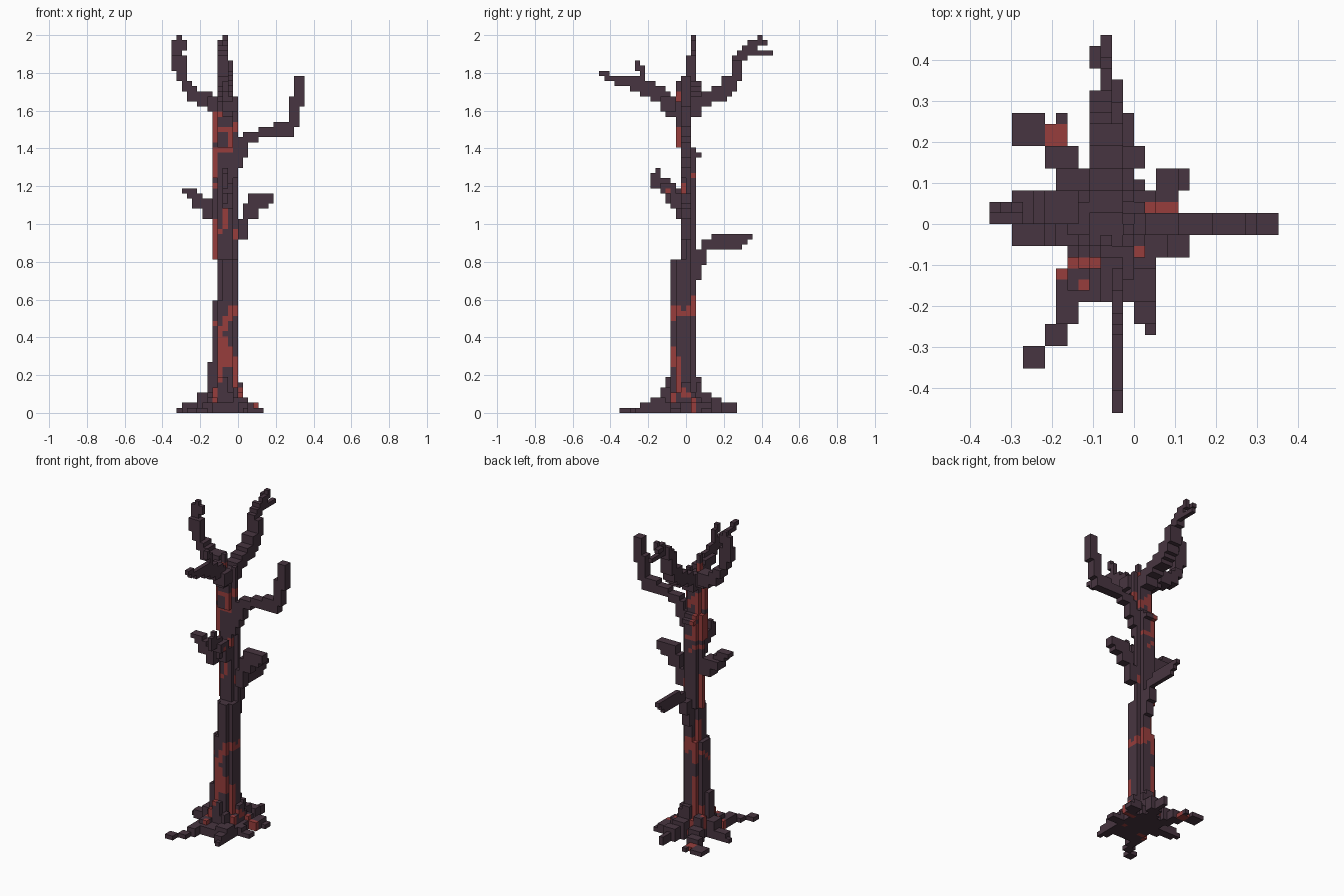
import bpy, bmesh

if "Cube" in bpy.data.objects:
    bpy.data.objects.remove(bpy.data.objects["Cube"])

# Blocky dead tree on a 26 x 34 x 74 cell grid
U = 2 / 74
OFF = (-13 * U, -17 * U, 0)


def material(name, rgb):
    m = bpy.data.materials.new(name)
    m.diffuse_color = (*rgb, 1)
    m.use_nodes = True
    m.node_tree.nodes["Principled BSDF"].inputs["Base Color"].default_value = m.diffuse_color
    return m


BARK = material("dark bark", (0.064, 0.036, 0.052))
EMBER = material("ember red", (0.31, 0.047, 0.045))

parts = {}
solid = set()
red = set()


def cells(i0, i1, j0, j1, k0, k1):
    return {(i, j, k) for i in range(i0, i1) for j in range(j0, j1) for k in range(k0, k1)}


def add(name, new):
    new = new - solid
    parts.setdefault(name, set()).update(new)
    solid.update(new)


def rounded(i0, i1, j0, j1, k0, k1):
    # box without its four vertical corner columns
    return {c for c in cells(i0, i1, j0, j1, k0, k1)
            if not (c[0] in (i0, i1 - 1) and c[1] in (j0, j1 - 1))}


def along_x(name, steps):
    # side-view steps: x range, height range, then depth range
    for a, b, k0, k1, j0, j1 in steps:
        add(name, cells(a, b, j0, j1, k0, k1))


def along_y(name, steps):
    # side-view steps: y range, height range, then width range
    for a, b, k0, k1, i0, i1 in steps:
        add(name, cells(i0, i1, a, b, k0, k1))


# Trunk, thinner towards the top
for seg in [(8, 13, 14, 19, 0, 22), (9, 13, 14, 19, 22, 30), (8, 13, 16, 19, 30, 46),
            (8, 13, 15, 18, 52, 58), (8, 12, 15, 18, 58, 61)]:
    add("trunk", rounded(*seg))
add("trunk", rounded(8, 13, 15, 19, 46, 52) - cells(8, 13, 15, 16, 46, 52))
add("trunk", cells(9, 12, 18, 20, 50, 51))
add("trunk", cells(12, 13, 16, 17, 52, 62))

# Flared root collar
for i0, i1, j0, j1, k1 in [(7, 15, 12, 21, 2), (7, 14, 13, 20, 4)]:
    add("root_collar", rounded(i0, i1, j0, j1, 0, k1))
add("root_collar", cells(7, 9, 15, 17, 0, 10) | cells(9, 11, 13, 14, 0, 7)
    | cells(10, 12, 19, 20, 0, 7) | cells(13, 14, 16, 18, 0, 6))

# Roots: x range, y range, height
roots = {
    "root_back_left": [(2, 5, 24, 27, 1), (5, 7, 23, 26, 1), (6, 7, 26, 27, 1), (5, 8, 22, 24, 2),
                       (6, 9, 20, 22, 3), (7, 9, 18, 20, 5)],
    "root_front_left": [(3, 5, 4, 6, 1), (5, 7, 6, 8, 1), (6, 8, 8, 10, 2), (6, 9, 10, 13, 2),
                        (7, 9, 11, 14, 3), (8, 9, 13, 15, 5)],
    "root_front_right": [(14, 15, 7, 8, 1), (13, 15, 8, 10, 2), (12, 15, 10, 13, 3), (9, 13, 10, 12, 2),
                         (12, 13, 12, 14, 5)],
    "root_right": [(15, 18, 14, 16, 1), (14, 16, 14, 16, 2)],
    "root_back_right": [(17, 18, 20, 22, 1), (15, 17, 18, 22, 2), (13, 15, 18, 20, 3)],
    "root_back": [(12, 13, 24, 27, 2), (11, 14, 22, 24, 3), (10, 13, 20, 22, 4), (10, 13, 19, 20, 6)],
    "root_left": [(1, 3, 17, 18, 1), (2, 5, 16, 18, 2), (5, 7, 15, 18, 4)],
}
for name, boxes in roots.items():
    for i0, i1, j0, j1, h in boxes:
        add(name, cells(i0, i1, j0, j1, 0, h))
base = set(solid)

# Large upper branches
along_x("branch_left", [(7, 9, 59, 62, 16, 19), (5, 8, 60, 63, 17, 20), (3, 6, 61, 63, 17, 20),
                        (3, 5, 63, 64, 17, 20), (2, 4, 63, 65, 17, 20), (2, 3, 65, 70, 17, 19),
                        (1, 2, 65, 67, 17, 19), (0, 2, 67, 70, 17, 19), (0, 2, 70, 73, 18, 19),
                        (1, 2, 73, 74, 18, 19), (2, 3, 71, 73, 18, 19)])
along_x("branch_right", [(13, 14, 48, 52, 16, 18), (13, 15, 50, 54, 16, 18), (14, 17, 53, 55, 16, 18),
                         (17, 24, 54, 55, 16, 18), (17, 24, 55, 56, 16, 18), (20, 24, 56, 57, 16, 18),
                         (23, 25, 56, 60, 16, 18), (23, 26, 60, 62, 16, 18), (24, 26, 62, 66, 16, 18)])
along_y("branch_back", [(17, 20, 58, 61, 9, 12), (18, 22, 60, 62, 9, 12), (20, 25, 61, 63, 9, 12),
                        (22, 26, 62, 64, 9, 12), (24, 27, 63, 66, 9, 12), (26, 28, 65, 69, 9, 12),
                        (26, 28, 69, 70, 9, 11), (27, 29, 69, 71, 9, 11), (29, 34, 70, 71, 10, 11),
                        (28, 29, 71, 72, 9, 11), (29, 31, 71, 72, 10, 11), (29, 32, 72, 73, 10, 11),
                        (31, 32, 73, 74, 10, 11), (31, 33, 72, 73, 9, 10)])
along_y("branch_front", [(13, 16, 58, 61, 10, 12), (12, 15, 59, 62, 10, 13), (10, 14, 61, 63, 10, 12),
                         (8, 13, 62, 64, 11, 12), (6, 11, 63, 65, 11, 12), (3, 8, 64, 66, 11, 12),
                         (1, 5, 65, 66, 11, 12), (0, 2, 66, 67, 11, 12), (8, 9, 65, 68, 11, 12),
                         (7, 8, 67, 69, 11, 12)])
add("branch_front", cells(10, 11, 15, 16, 61, 65))

# Short twigs lower on the trunk
along_x("twig_left", [(6, 8, 38, 41, 15, 18), (4, 8, 40, 42, 15, 18), (3, 6, 42, 43, 15, 17),
                      (2, 5, 43, 44, 15, 17)])
along_x("twig_right", [(13, 15, 34, 38, 16, 18), (14, 17, 38, 41, 16, 18), (15, 19, 40, 42, 16, 18),
                       (15, 20, 41, 43, 16, 18)])
along_y("twig_front", [(14, 17, 40, 43, 10, 12), (12, 15, 43, 45, 10, 12), (10, 14, 44, 46, 10, 11),
                       (10, 12, 46, 47, 10, 11), (11, 12, 47, 48, 10, 11), (13, 14, 41, 43, 10, 11)])
along_y("twig_back", [(19, 20, 26, 30, 10, 12), (19, 21, 29, 32, 10, 12), (20, 25, 32, 34, 11, 12),
                      (22, 29, 33, 35, 11, 12), (21, 28, 32, 34, 11, 12), (28, 30, 34, 35, 11, 12)])


# Glowing cracks: (across, height) polylines recolour the outermost bark cell seen from a side
def crack(side, *pts):
    axis = 1 if side in ("front", "back") else 0
    pick = min if side in ("front", "left") else max
    for p, q in zip(pts, pts[1:]):
        n = 2 * max(abs(p[0] - q[0]), abs(p[1] - q[1]))
        for s in range(n + 1):
            a, k = (round(u + (v - u) * s / n) for u, v in zip(p, q))
            hit = [c for c in base if c[1 - axis] == a and c[2] == k]
            if hit:
                red.add(pick(hit, key=lambda c: c[axis]))


crack("front", (8, 2), (8, 4))
crack("front", (9, 6), (9, 16))
crack("front", (12, 20), (11, 18), (10, 17), (9, 15), (10, 13), (11, 11), (12, 9), (12, 6))
crack("front", (10, 13), (10, 9))
crack("front", (11, 19), (9, 16))
crack("front", (9, 35), (10, 36), (10, 39))
crack("front", (11, 43), (11, 44))
crack("front", (8, 46), (8, 51), (11, 51), (11, 54), (12, 56))
crack("front", (8, 56), (9, 55), (11, 55))
crack("front", (8, 57), (9, 58), (10, 59), (10, 60))
crack("right", (14, 12), (14, 10), (15, 8), (15, 4), (17, 3), (18, 2), (18, 0))
crack("right", (14, 20), (15, 19), (18, 19))
crack("right", (17, 20), (18, 22))
crack("right", (17, 34), (17, 35))
crack("back", (9, 1), (9, 13))
crack("back", (12, 19), (10, 21), (9, 22))
crack("back", (9, 17), (9, 26))
crack("back", (10, 43), (8, 44))
crack("back", (9, 56), (9, 46), (11, 46))
crack("back", (11, 53), (9, 56))
crack("left", (18, 2), (17, 6))
crack("left", (14, 16), (16, 18), (18, 20))
crack("left", (17, 30), (17, 37))
crack("left", (17, 46), (17, 51), (16, 55))
red |= cells(10, 11, 15, 16, 61, 63) | cells(11, 12, 13, 14, 43, 44)
# root cracks
for block in [(5, 7, 24, 26, 0, 2), (5, 6, 25, 26, 0, 2), (14, 17, 18, 19, 0, 3), (7, 9, 13, 14, 0, 5),
              (6, 7, 12, 13, 0, 3), (13, 14, 14, 15, 0, 4)]:
    red |= cells(*block)

# Outer cube faces: direction and corner offsets
SIDES = []
for axis in range(3):
    u, v = (axis + 1) % 3, (axis + 2) % 3
    for sign in (0, 1):
        d = [0, 0, 0]
        d[axis] = 2 * sign - 1
        ring = []
        for a, b in ((0, 0), (1, 0), (1, 1), (0, 1)):
            c = [0, 0, 0]
            c[axis], c[u], c[v] = sign, a, b
            ring.append(tuple(c))
        SIDES.append((d, ring if sign else ring[::-1]))

# Build one mesh per part, keeping only faces that are exposed
for name, part in parts.items():
    bm = bmesh.new()
    verts = {}
    for c in sorted(part):
        for d, ring in SIDES:
            if tuple(a + b for a, b in zip(c, d)) in solid:
                continue
            vs = []
            for r in ring:
                key = tuple(a + b for a, b in zip(c, r))
                if key not in verts:
                    verts[key] = bm.verts.new([k * U + o for k, o in zip(key, OFF)])
                vs.append(verts[key])
            bm.faces.new(vs).material_index = int(c in red)
    me = bpy.data.meshes.new(name)
    bm.to_mesh(me)
    bm.free()
    me.materials.append(BARK)
    me.materials.append(EMBER)
    bpy.context.collection.objects.link(bpy.data.objects.new(name, me))
